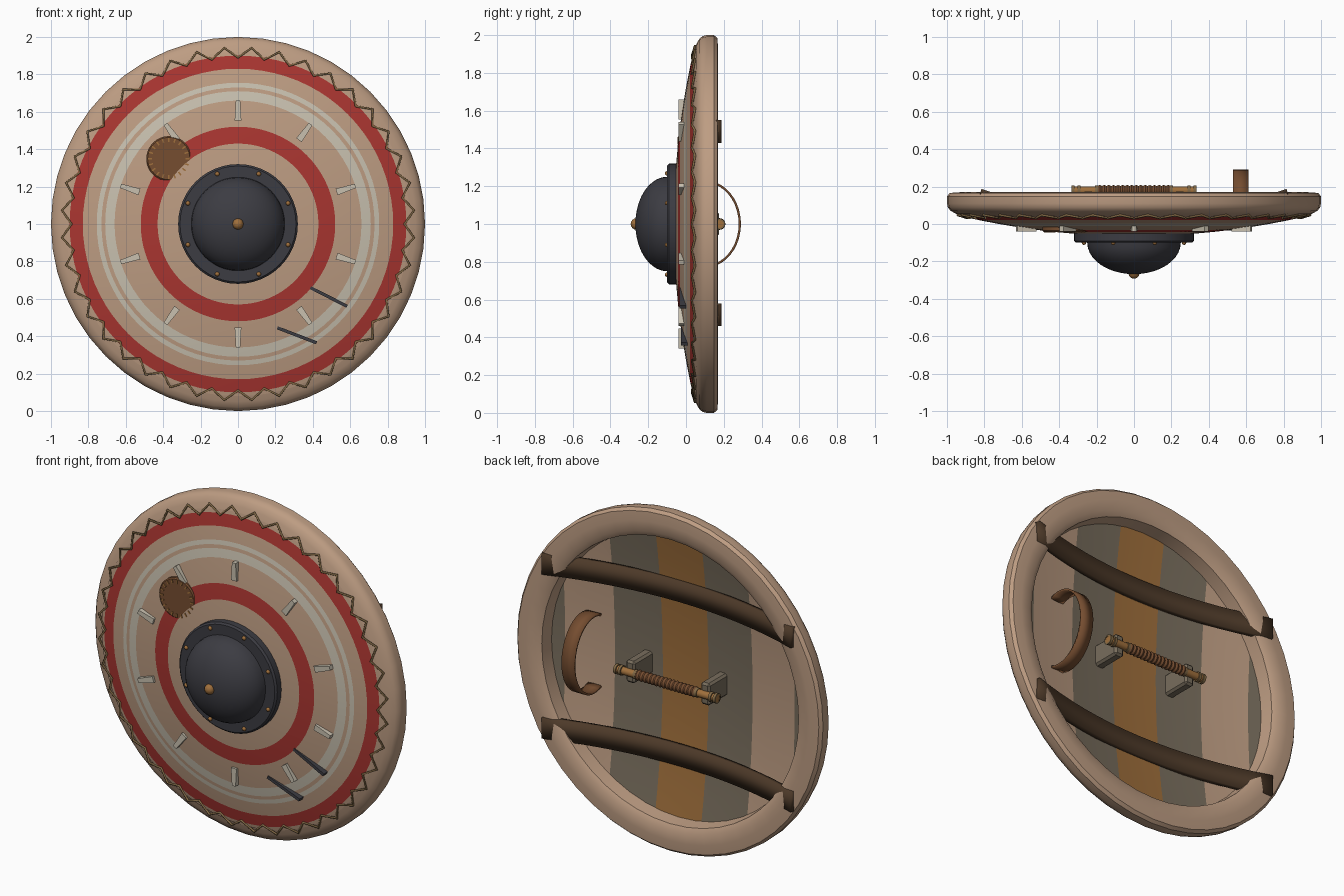
import bpy, bmesh
from math import sin, cos, pi, radians
from mathutils import Vector, Matrix

if "Cube" in bpy.data.objects:
    bpy.data.objects.remove(bpy.data.objects["Cube"])


def material(name, r, g, b):
    m = bpy.data.materials.new(name)
    m.use_nodes = True
    m.diffuse_color = (r, g, b, 1)
    m.node_tree.nodes["Principled BSDF"].inputs["Base Color"].default_value = (r, g, b, 1)
    return m


HIDE = material("tan hide", .51, .335, .225)
RED = material("red paint", .40, .036, .03)
WHITE = material("chalk white", .58, .53, .43)
IRON = material("dark iron", .045, .045, .055)
BRONZE = material("bronze and amber wood", .35, .16, .045)
LEATHER = material("brown leather", .18, .075, .03)
DARK = material("dark wood", .075, .042, .022)
GREY = material("grey wood", .19, .155, .11)
THREAD = material("olive thread", .22, .14, .06)

CENTRE = Vector((0, 0, 1))


def front_y(r):
    return -.065 + .125 * r * r


def back_y(r):
    return .1 * r * r


def finish(bm, name, mats, smooth=True, angle=35):
    bmesh.ops.remove_doubles(bm, verts=bm.verts, dist=.0001)
    bmesh.ops.recalc_face_normals(bm, faces=bm.faces)
    me = bpy.data.meshes.new(name)
    bm.to_mesh(me)
    bm.free()
    ob = bpy.data.objects.new(name, me)
    bpy.context.collection.objects.link(ob)
    for m in mats:
        me.materials.append(m)
    if smooth:
        bpy.ops.object.select_all(action='DESELECT')
        ob.select_set(True)
        bpy.context.view_layer.objects.active = ob
        bpy.ops.object.shade_smooth_by_angle(angle=radians(angle))
    return ob


def lathe_bm(profile, sides, centre=CENTRE):
    """Turn (radius, y) points about the y axis."""
    bm = bmesh.new()
    vs = [bm.verts.new((r, y, 0)) for r, y in profile]
    es = [bm.edges.new(p) for p in zip(vs, vs[1:])]
    bmesh.ops.spin(bm, geom=vs + es, cent=(0, 0, 0), axis=(0, 1, 0),
                   angle=2 * pi, steps=sides)
    bmesh.ops.remove_doubles(bm, verts=bm.verts, dist=.0001)
    bmesh.ops.translate(bm, verts=bm.verts, vec=centre)
    return bm


def lathe(name, profile, mat, sides=48, centre=CENTRE):
    return finish(lathe_bm(profile, sides, centre), name, [mat])


def box(name, centre, size, mat, turn=0, taper=1, bevel=0):
    """Box turned about y; taper scales the width of its upper end."""
    bm = bmesh.new()
    bmesh.ops.create_cube(bm, size=1)
    for v in bm.verts:
        if v.co.z > 0:
            v.co.x *= taper
    bmesh.ops.scale(bm, vec=size, verts=bm.verts)
    if bevel:
        bmesh.ops.bevel(bm, geom=bm.edges[:], offset=bevel, segments=1, affect='EDGES')
    bmesh.ops.transform(bm, verts=bm.verts,
                        matrix=Matrix.Translation(centre) @ Matrix.Rotation(turn, 4, 'Y'))
    return finish(bm, name, [mat], False)


def ribbon(name, path, width, thickness, mat):
    """Strip swept along a path, with a width vector and a solid thickness."""
    bm = bmesh.new()
    half = Vector(width) / 2
    rows = [(bm.verts.new(Vector(p) - half), bm.verts.new(Vector(p) + half)) for p in path]
    for (a, b), (c, d) in zip(rows, rows[1:]):
        bm.faces.new((a, b, d, c))
    ob = finish(bm, name, [mat])
    mod = ob.modifiers.new("thickness", 'SOLIDIFY')
    mod.thickness = thickness
    mod.offset = 0
    return ob


def polar(r, a, y):
    return Vector((r * sin(a), y, 1 + r * cos(a)))


# Painted front, coloured ring by ring
bands = [(.43, HIDE), (.52, RED), (.66, HIDE), (.71, WHITE), (.73, HIDE),
         (.755, WHITE), (.83, HIDE), (.90, RED), (.92, HIDE)]
radii = [0, .15, .3] + [b[0] for b in bands] + [.59, .79]
bm = lathe_bm([(r, front_y(r)) for r in sorted(radii)], 80)
paints = [HIDE, RED, WHITE]
for f in bm.faces:
    reach = max((v.co - CENTRE).xz.length for v in f.verts)
    f.material_index = paints.index(next((m for r, m in bands if reach < r + .003), HIDE))
finish(bm, "painted_front", paints)

# Plank back, cut into boards by x position
bm = lathe_bm([(.86 * i / 6, back_y(.86 * i / 6)) for i in range(7)], 48)
for x in (-.75, -.45, -.15, .15, .45, .75):
    bmesh.ops.bisect_plane(bm, geom=bm.verts[:] + bm.edges[:] + bm.faces[:],
                           plane_co=(x, 0, 0), plane_no=(1, 0, 0))
for f in bm.faces:
    board = round(abs(f.calc_center_median().x) / .3)
    f.material_index = (0, 1, 2, 1)[board]
finish(bm, "back_planks", [BRONZE, GREY, HIDE])

# Rolled hide rim
lathe("rim", [(.89, .037), (.95, .054), (.98, .07), (.995, .088), (1, .11), (1, .148),
              (.985, .166), (.93, .17), (.87, .166), (.84, .148), (.83, .06)], HIDE)

# Zigzag lacing between front and rim
curve = bpy.data.curves.new("zigzag_lacing", 'CURVE')
curve.dimensions = '3D'
curve.bevel_depth = .007
curve.bevel_resolution = 1
spline = curve.splines.new('POLY')
spline.points.add(79)
for i, p in enumerate(spline.points):
    r, y = ((.89, .032), (.945, .048))[i % 2]
    p.co = (*polar(r, i * pi / 40, y), 1)
spline.use_cyclic_u = True
curve.materials.append(THREAD)
bpy.context.collection.objects.link(bpy.data.objects.new("zigzag_lacing", curve))

# Iron boss with flange, rivets and centre stud
dome = [(.25 * cos(i * pi / 20), -.1 - .168 * sin(i * pi / 20)) for i in range(11)]
lathe("boss", [(.32, -.04), (.32, -.09), (.31, -.1), (.27, -.1)] + dome, IRON)


def stud(name, centre, r):
    bm = bmesh.new()
    bmesh.ops.create_uvsphere(bm, u_segments=12, v_segments=8, radius=r)
    bmesh.ops.translate(bm, verts=bm.verts, vec=centre)
    finish(bm, name, [BRONZE], angle=60)


stud("boss_stud", (0, -.263, 1), .03)
for i in range(8):
    stud("boss_rivet", polar(.29, (i + .5) * pi / 4, -.1), .012)

# White tick marks
for i in range(10):
    a = i * pi / 5
    box("tick_mark", polar(.607, a, -.02), (.036, .04, .105), WHITE, a, .65)

# Stitched leather patch
patch = Vector((-.37, 0, 1.35))
lathe("patch", [(0, -.042), (.113, -.042), (.12, -.036), (.12, .01)], LEATHER, 32, patch)
for i in range(20):
    a = i * pi / 10
    box("patch_stitch", patch + Vector((.1 * sin(a), -.035, .1 * cos(a))),
        (.008, .022, .022), BRONZE, a)

# Blade scars
for x, z, length, turn, y in ((.485, .61, .22, 27, -.018), (.315, .405, .225, 21, -.01)):
    box("blade_scar", (x, y, z), (length, .035, .017), IRON, radians(turn))

# Bowed battens across the back
for z in (.52, 1.49):
    xs = [.82 * i / 8 for i in range(-8, 9)]
    ribbon("batten", [(x, .035 + .205 * x * x, z) for x in xs], (0, 0, .12), .03, DARK)

# Forearm strap
arc = [radians(-110 + 220 * i / 24) for i in range(25)]
ribbon("arm_strap", [(.57, .1 + .185 * cos(a), 1 + .225 * sin(a)) for a in arc],
       (.083, 0, 0), .012, LEATHER)


# Hand grip: core, wrapped middle, end collars and brackets
def bar(name, profile, mat):
    ob = lathe(name, profile, mat, 16, Vector((0, 0, 0)))
    ob.rotation_euler.z = pi / 2
    ob.location = (0, .178, 1)


bar("grip_core", [(0, -.33), (.022, -.33), (.022, .33), (0, .33)], BRONZE)
coils = [(.031 if i % 2 else .025, -.195 + .39 * i / 32) for i in range(33)]
bar("grip_wrap", [(.02, -.195)] + coils + [(.02, .195)], LEATHER)
for s in (-1, 1):
    for x, r in ((.2, .027), (.295, .029), (.325, .029)):
        bar("grip_collar", [(.02, s * x - .008), (r, s * x - .008),
                            (r, s * x + .008), (.02, s * x + .008)], THREAD)
    box("grip_bracket", (s * .245, .08, 1), (.06, .19, .13), GREY, bevel=.012)
